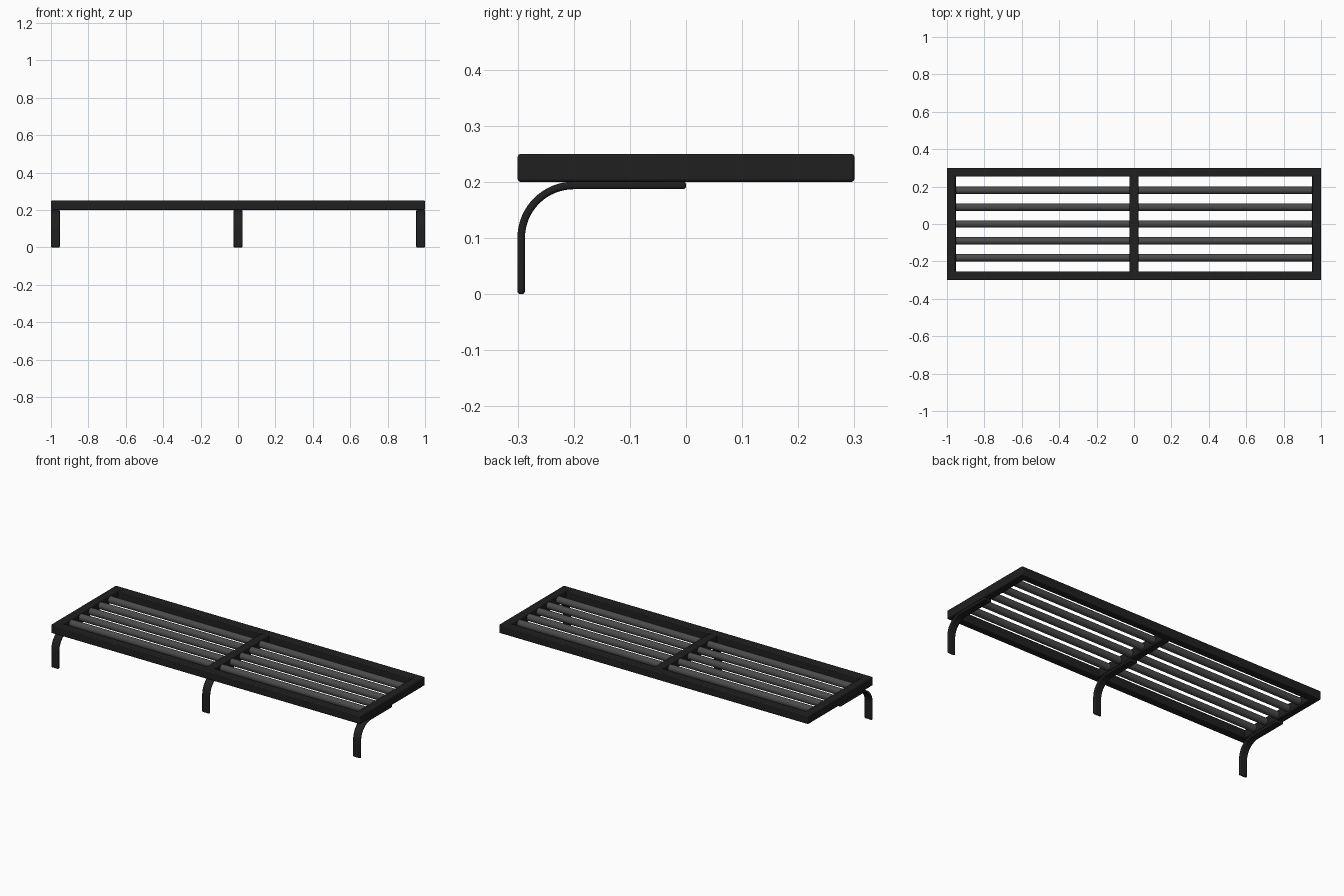
import bpy, bmesh, math

if "Cube" in bpy.data.objects:
    bpy.data.objects.remove(bpy.data.objects["Cube"])

def material(name, v):
    m = bpy.data.materials.new(name)
    m.diffuse_color = (v, v, v, 1)
    m.use_nodes = True
    m.node_tree.nodes["Principled BSDF"].inputs["Base Color"].default_value = m.diffuse_color
    return m

frame_mat = material("black_metal", 0.014)
slat_mat = material("grey_metal", 0.07)
W = 0.047          # bar width

def finish(ob, mat, bevel=0, segments=2):
    ob.data.materials.append(mat)
    bpy.ops.object.select_all(action='DESELECT')
    ob.select_set(True)
    bpy.context.view_layer.objects.active = ob
    if bevel:
        b = ob.modifiers.new("bevel", 'BEVEL')
        b.width, b.segments = bevel, segments
        b.limit_method = 'ANGLE'
        b.angle_limit = math.radians(40)
    bpy.ops.object.shade_smooth_by_angle(angle=math.radians(40))

def bar(name, loc, size):
    bpy.ops.mesh.primitive_cube_add(size=1, location=loc)
    ob = bpy.context.object
    ob.name = name
    ob.scale = size
    bpy.ops.object.transform_apply(location=False, rotation=False, scale=True)
    finish(ob, frame_mat, 0.005)

# Seat frame: long rails, end rails and centre divider
for side, s in (("front", -1), ("back", 1)):
    bar(side + "_rail", (0, s * (0.3 - W / 2), 0.225), (2, W, 0.05))
for side, s in (("left", -1), ("right", 1)):
    bar(side + "_end_rail", (s * (1 - W / 2), 0, 0.225), (W, 0.6, 0.05))
bar("centre_rail", (0, 0, 0.225), (W, 0.56, 0.05))

# Round seat slats
for i in range(5):
    bpy.ops.mesh.primitive_cylinder_add(vertices=32, radius=0.02, depth=1.93,
        location=(0, (i - 2) * 0.09, 0.225), rotation=(0, math.pi / 2, 0))
    bpy.context.object.name = f"slat_{i + 1}"
    finish(bpy.context.object, slat_mat)

# Bent flat-bar legs: side profile with a quarter bend, extruded across x
def leg(name, x):
    def edge(r):
        bend = [(-0.2 - r * math.cos(a), 0.1 + r * math.sin(a))
                for a in (math.pi / 2 * k / 16 for k in range(17))]
        return [(-0.2 - r, 0)] + bend + [(0, 0.1 + r)]
    outline = edge(0.1005) + edge(0.087)[::-1]
    bm = bmesh.new()
    face = bm.faces.new([bm.verts.new((-W / 2, y, z)) for y, z in outline])
    new = bmesh.ops.extrude_face_region(bm, geom=[face])["geom"]
    bmesh.ops.translate(bm, vec=(W, 0, 0),
                        verts=[g for g in new if isinstance(g, bmesh.types.BMVert)])
    bmesh.ops.recalc_face_normals(bm, faces=bm.faces)
    me = bpy.data.meshes.new(name)
    bm.to_mesh(me)
    bm.free()
    ob = bpy.data.objects.new(name, me)
    ob.location.x = x
    bpy.context.collection.objects.link(ob)
    finish(ob, frame_mat, 0.005, 3)

for name, x in (("left_leg", -1 + W / 2), ("centre_leg", 0), ("right_leg", 1 - W / 2)):
    leg(name, x)
